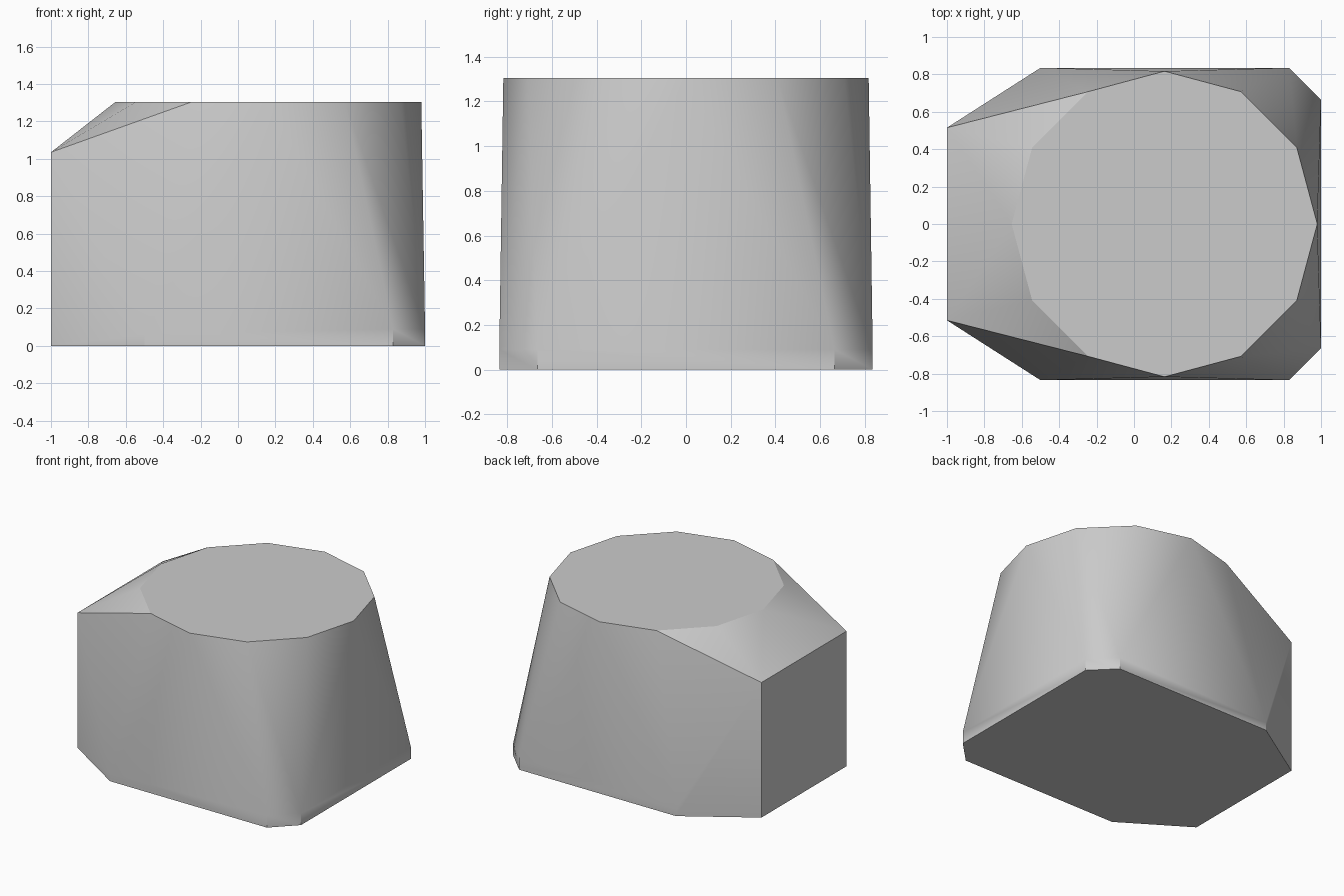
import bpy
import bmesh
from math import cos, sin, pi, radians

cube = bpy.data.objects.get("Cube")
if cube:
    bpy.data.objects.remove(cube, do_unlink=True)

# Material
grey = bpy.data.materials.new("plain_grey")
grey.use_nodes = True
colour = (0.6, 0.6, 0.6, 1)
grey.diffuse_color = colour
grey.node_tree.nodes["Principled BSDF"].inputs["Base Color"].default_value = colour

# Half outline of the base: x, y and height of the upright wall above it
BASE = [(-1, 0.515, 1.035), (-0.5, 0.835, 0.06), (0.83, 0.835, 0.09), (1, 0.665, 0.09)]
TOP_X, TOP_RADIUS, TOP_Z, SIDES = 0.163, 0.817, 1.305, 12

bm = bmesh.new()

# Chamfered base and tall back wall, mirrored across y
for x, y, wall in BASE:
    for side in (-1, 1):
        for z in (0, wall):
            bm.verts.new((x, side * y, z))

# Twelve-sided flat top
for i in range(SIDES):
    a = 2 * pi * i / SIDES
    bm.verts.new((TOP_X + TOP_RADIUS * cos(a), TOP_RADIUS * sin(a), TOP_Z))

# Wrap the outlines in one tapered skin
hull = bmesh.ops.convex_hull(bm, input=bm.verts[:])
loose = [v for v in hull["geom_interior"] if isinstance(v, bmesh.types.BMVert)]
bmesh.ops.delete(bm, geom=loose, context="VERTS")
bmesh.ops.dissolve_limit(bm, angle_limit=radians(0.5), verts=bm.verts[:], edges=bm.edges[:])
bmesh.ops.recalc_face_normals(bm, faces=bm.faces[:])

mesh = bpy.data.meshes.new("tapered_block")
bm.to_mesh(mesh)
bm.free()
mesh.materials.append(grey)
block = bpy.data.objects.new("tapered_block", mesh)
bpy.context.collection.objects.link(block)

# Soft sides, sharp rims
bpy.ops.object.select_all(action="DESELECT")
block.select_set(True)
bpy.context.view_layer.objects.active = block
bpy.ops.object.shade_smooth_by_angle(angle=radians(30))
